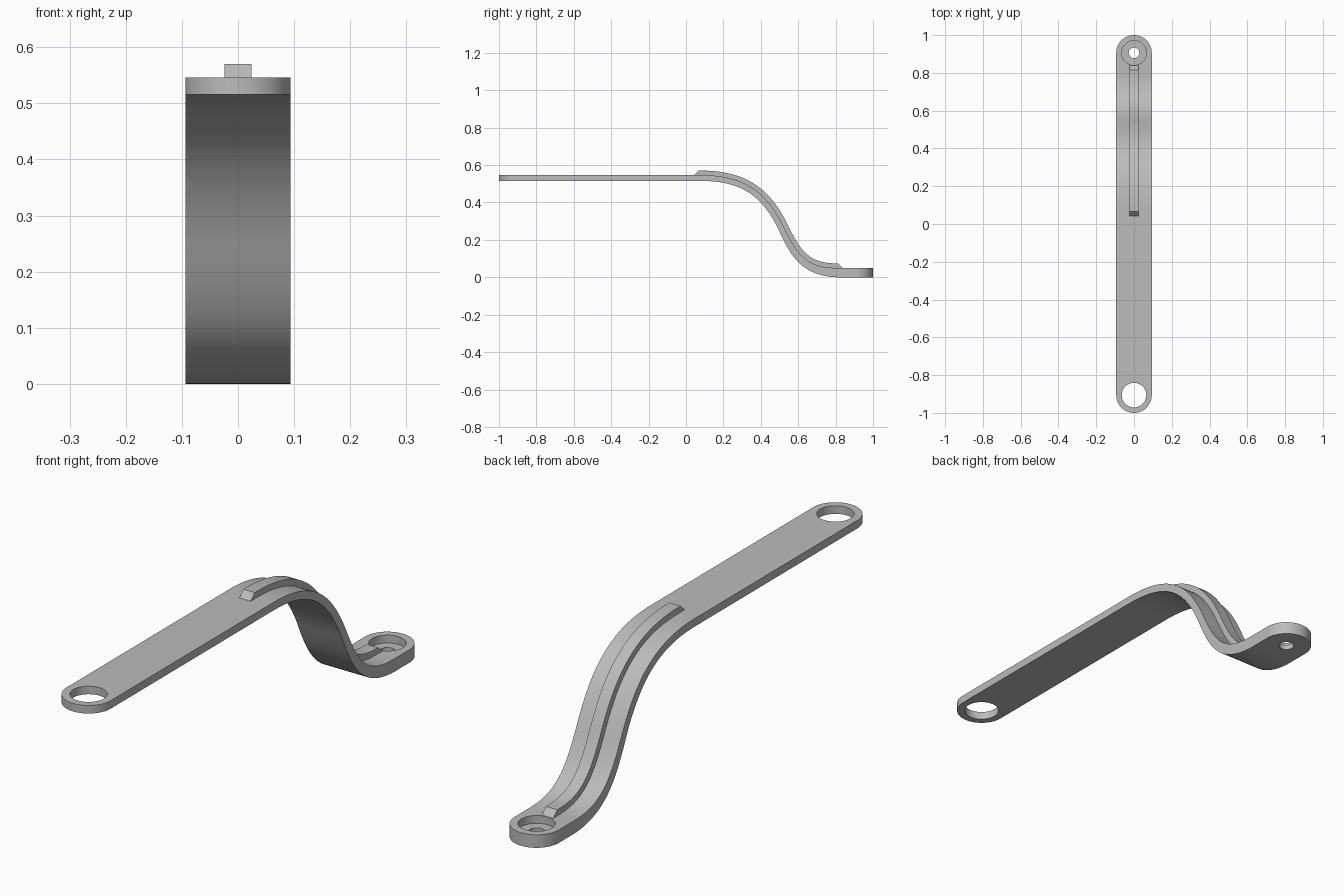
import bpy, bmesh, math
from mathutils import Vector
from mathutils.geometry import interpolate_bezier

if "Cube" in bpy.data.objects:
    bpy.data.objects.remove(bpy.data.objects["Cube"])

HALF_W = 0.094
RIB_H = 0.024

grey = bpy.data.materials.new("plain grey")
grey.use_nodes = True
grey.diffuse_color = (0.5, 0.5, 0.5, 1)
grey.node_tree.nodes["Principled BSDF"].inputs["Base Color"].default_value = grey.diffuse_color


def bezier(points, count):
    return [p.copy() for p in interpolate_bezier(*[Vector((0, y, z)) for y, z in points], count)]


# Centre line of the S-bend: upper curve, then lower curve
bend = bezier([(0.08, 0.531), (0.31, 0.531), (0.42, 0.44), (0.505, 0.27)], 28)
bend += bezier([(0.505, 0.27), (0.575, 0.12), (0.63, 0.025), (0.82, 0.025)], 28)[1:]


def station(point, tangent, share):
    """Point, upward normal and strap thickness, growing towards the low end."""
    return point, Vector((0, -tangent.z, tangent.y)).normalized(), 0.031 + 0.019 * share


def bend_stations():
    result = []
    for i, p in enumerate(bend):
        flat = i in (0, len(bend) - 1)
        tangent = Vector((0, 1, 0)) if flat else bend[i + 1] - bend[i - 1]
        result.append(station(p, tangent, min(1, max(0, (p.y - 0.5) / 0.3))))
    return result


def flat_station(y, z, share):
    return station(Vector((0, y, z)), Vector((0, 1, 0)), share)


def sweep(name, rings):
    """Solid through four-cornered rings of (low, high, half width)."""
    bm = bmesh.new()
    loops = []
    for low, high, w in rings:
        loops.append([bm.verts.new(p + Vector((x, 0, 0)))
                      for p, x in ((low, -w), (low, w), (high, w), (high, -w))])
    for a, b in zip(loops, loops[1:]):
        for k in range(4):
            j = (k + 1) % 4
            bm.faces.new((a[k], a[j], b[j], b[k]))
    bm.faces.new(loops[0][::-1])
    bm.faces.new(loops[-1])
    bmesh.ops.recalc_face_normals(bm, faces=bm.faces)
    mesh = bpy.data.meshes.new(name)
    bm.to_mesh(mesh)
    bm.free()
    mesh.materials.append(grey)
    obj = bpy.data.objects.new(name, mesh)
    bpy.context.collection.objects.link(obj)
    return obj


def smooth(obj):
    bpy.ops.object.select_all(action='DESELECT')
    obj.select_set(True)
    bpy.context.view_layer.objects.active = obj
    bpy.ops.object.shade_smooth_by_angle(angle=math.radians(30))


def drill(obj, y, z, radius, depth):
    """Cut a round hole upwards from height z."""
    bpy.ops.mesh.primitive_cylinder_add(vertices=64, radius=radius, depth=depth,
                                        location=(0, y, z + depth / 2))
    cutter = bpy.context.object
    cutter.data.materials.append(grey)
    mod = obj.modifiers.new("hole", 'BOOLEAN')
    mod.operation, mod.solver, mod.object = 'DIFFERENCE', 'EXACT', cutter
    bpy.context.view_layer.objects.active = obj
    bpy.ops.object.modifier_apply(modifier=mod.name)
    bpy.data.objects.remove(cutter)


# Strap with half-round ends
turn = [math.radians(2 + 88 * i / 20) for i in range(21)]
rings = []
for a in turn:
    rings.append((flat_station(-1 + HALF_W * (1 - math.cos(a)), 0.531, 0), HALF_W * math.sin(a)))
rings += [(s, HALF_W) for s in bend_stations()]
for a in reversed(turn):
    rings.append((flat_station(1 - HALF_W * (1 - math.cos(a)), 0.025, 1), HALF_W * math.sin(a)))
strap = sweep("strap", [(p - n * t / 2, p + n * t / 2, w) for (p, n, t), w in rings])

# Front hole, then the counterbored back hole
drill(strap, -0.906, 0.4, 0.065, 0.3)
drill(strap, 0.906, 0.02, 0.065, 0.1)
drill(strap, 0.906, -0.1, 0.028, 0.3)
smooth(strap)

# Stiffening rib along the bend, with sloped ends
inner = [s for s in bend_stations() if s[0].y < 0.8]
rib_stations = [(flat_station(0.043, 0.531, 0), 0), (flat_station(0.067, 0.531, 0), RIB_H)]
rib_stations += [(s, RIB_H) for s in inner]
rib_stations += [(flat_station(0.815, 0.025, 1), RIB_H), (flat_station(0.839, 0.025, 1), 0)]
rib = sweep("stiffening_rib", [(p + n * (t / 2 - 0.005), p + n * (t / 2 + h), 0.024)
                               for (p, n, t), h in rib_stations])
smooth(rib)
